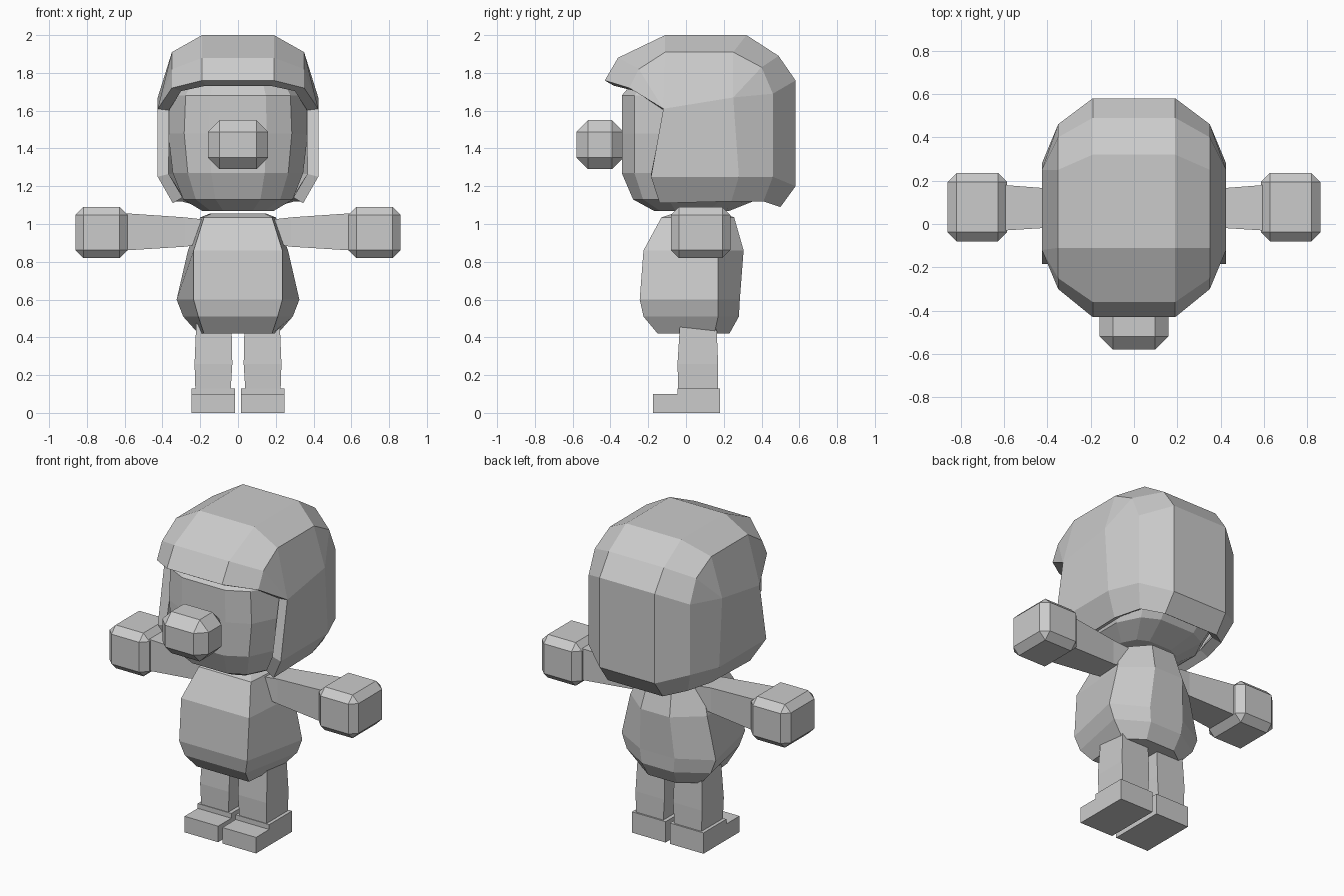
import bpy, bmesh
from mathutils import Vector

if "Cube" in bpy.data.objects:
    bpy.data.objects.remove(bpy.data.objects["Cube"])


def finish(name, bm, mirror=False, thickness=0):
    bmesh.ops.remove_doubles(bm, verts=bm.verts, dist=0.0005)
    bmesh.ops.recalc_face_normals(bm, faces=bm.faces)
    top = max(bm.faces, key=lambda f: f.calc_center_median().z)
    if top.normal.z < 0:
        bmesh.ops.reverse_faces(bm, faces=bm.faces)
    me = bpy.data.meshes.new(name)
    bm.to_mesh(me)
    bm.free()
    ob = bpy.data.objects.new(name, me)
    bpy.context.collection.objects.link(ob)
    if mirror:
        ob.modifiers.new("mirror", 'MIRROR')
    if thickness:
        m = ob.modifiers.new("shell", 'SOLIDIFY')
        m.thickness = thickness
        m.offset = -1
    return ob


def grid(bm, rows, closed=False):
    vs = [[bm.verts.new(p) for p in r] for r in rows]
    n = len(rows[0])
    for a, b in zip(vs, vs[1:]):
        for i in range(n if closed else n - 1):
            j = (i + 1) % n
            bm.faces.new((a[i], a[j], b[j], b[i]))
    return vs


def loft(name, rings, mirror=False):
    bm = bmesh.new()
    vs = grid(bm, rings, True)
    bm.faces.new(vs[0])
    bm.faces.new(vs[-1])
    return finish(name, bm, mirror)


def rounded_box(name, lo, hi, bevel, mirror=False):
    bm = bmesh.new()
    bmesh.ops.create_cube(bm, size=1)
    lo, hi = Vector(lo), Vector(hi)
    for v in bm.verts:
        v.co = (lo + hi) / 2 + v.co * (hi - lo)
    bmesh.ops.bevel(bm, geom=bm.edges[:], offset=bevel, segments=1,
                    affect='EDGES', profile=0.5)
    return finish(name, bm, mirror)


def both_sides(half, z):
    return [(x, y, z) for x, y in half] + [(-x, y, z) for x, y in reversed(half)]


# Head: twelve-sided rings
outline = [(0.41, -1), (0.77, -0.84), (1, -0.43), (1, 0.43), (0.77, 0.84), (0.41, 1)]
head = [(1.07, 0.19, 0.20, 0.03), (1.13, 0.29, 0.33, 0.05), (1.27, 0.345, 0.42, 0.08),
        (1.48, 0.37, 0.42, 0.08), (1.68, 0.36, 0.42, 0.08), (1.8, 0.29, 0.34, 0.1),
        (1.87, 0.16, 0.18, 0.1)]
loft("head", [both_sides([(u * w, c + v * d) for u, v in outline], z) for z, w, d, c in head])
rounded_box("nose", (-0.16, -0.58, 1.29), (0.16, -0.33, 1.55), 0.062)

# Hair: centre strip, shoulder strip and side panel, mirrored and thickened
centre = [(-.43, 1.76), (-.36, 1.88), (-.11, 2), (.32, 2), (.49, 1.89), (.58, 1.76),
          (.58, 1.2), (.5, 1.09)]
shoulder = [(-.3, 1.72), (-.25, 1.82), (-.11, 1.91), (.25, 1.91), (.4, 1.83), (.46, 1.69),
            (.46, 1.25), (.41, 1.12)]
c0, c1, c2 = (.425, -.12, 1.61), (.425, .25, 1.67), (.425, .28, 1.25)
low_front, tip_front, tip_back = (.425, -.185, 1.25), (.345, -.14, 1.11), (.345, .24, 1.12)
bm = bmesh.new()
rows = [[(x, y, z) for y, z in centre] for x in (0, 0.19)]
rows.append([(0.35, y, z) for y, z in shoulder[:-1]] + [(0.3, *shoulder[-1])])
rows.append([c0, c0, c0, c1, c1, c1, c2, tip_back])
grid(bm, rows)
grid(bm, [[c0, c1], [low_front, c2], [tip_front, tip_back]])
finish("hair", bm, True, 0.06)

# Torso: z, front half-width, front y, side half-width, side y, back half-width, back y
torso = [(.42, .18, -.15, .21, .15, .1, .23), (.51, .21, -.225, .29, .17, .11, .28),
         (.6, .235, -.245, .325, .17, .12, .285), (.86, .235, -.225, .265, .17, .1, .305),
         (1.035, .18, -.13, .2, .12, .08, .255), (1.055, .14, -.07, .15, .1, .06, .2)]
loft("torso", [both_sides([(xf, yf), (xs, ys), (xb, yb)], z)
               for z, xf, yf, xs, ys, xb, yb in torso])

# Arms and hands
arm = [(.15, -.01, .16, .9, 1.02), (.28, -.01, .155, .88, 1.035), (.6, -.03, .18, .86, 1.057)]
loft("arm", [[(x, y0, z0), (x, y1, z0), (x, y1, z1), (x, y0, z1)]
             for x, y0, y1, z0, z1 in arm], True)
rounded_box("hand", (.585, -.08, .82), (.86, .235, 1.09), 0.042, True)

# Legs and stepped shoes
leg = [(.1, .04, .225, -.04, .17), (.26, .03, .23, -.045, .17), (.5, .035, .22, -.03, .16)]
loft("leg", [[(x0, y0, z), (x1, y0, z), (x1, y1, z), (x0, y1, z)]
             for z, x0, x1, y0, y1 in leg], True)
side = [(-.175, 0), (.18, 0), (.18, .13), (-.045, .13), (-.045, .1), (-.175, .1)]
loft("shoe", [[(x, y, z) for y, z in side] for x in (.015, .247)], True)
